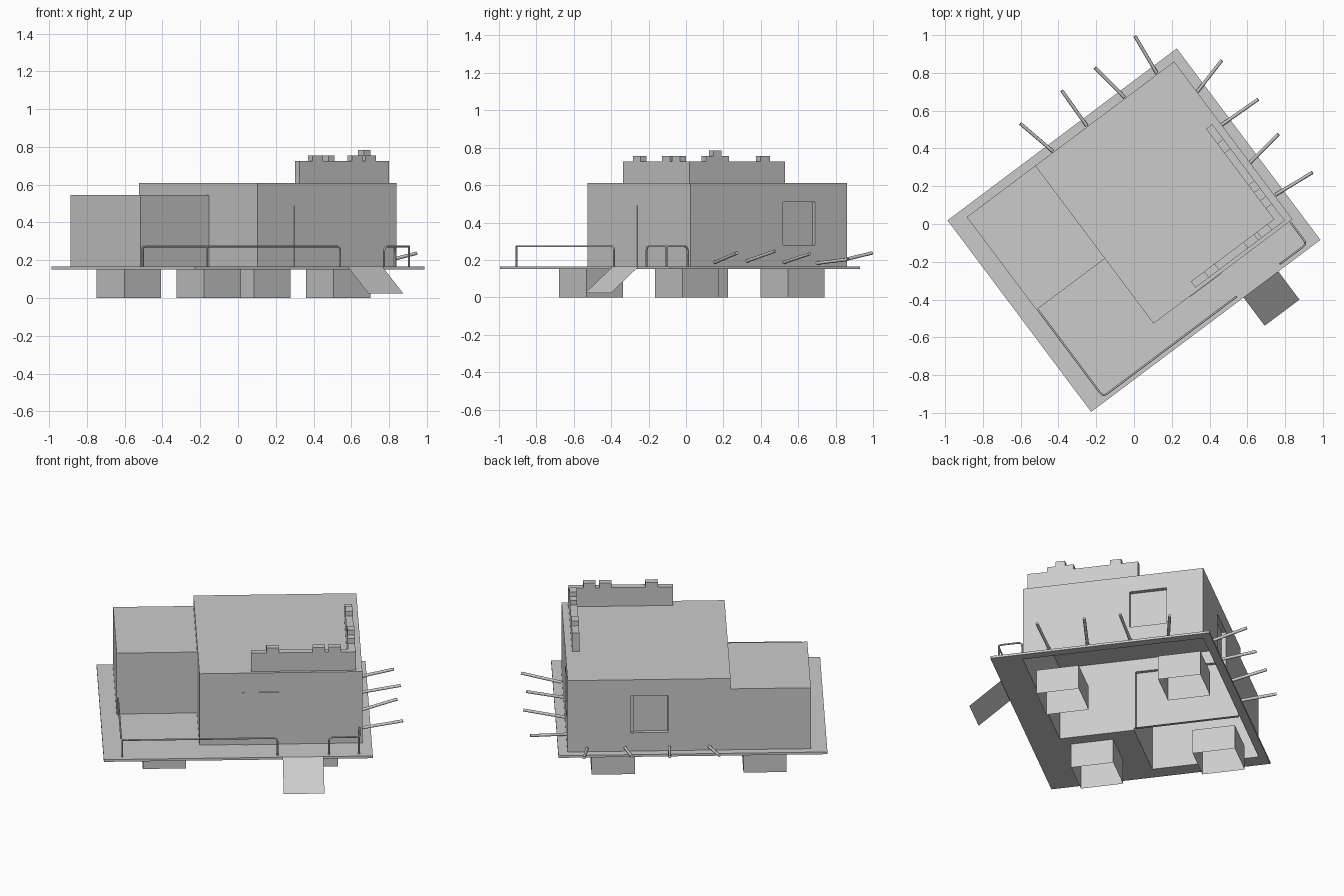
import bpy, bmesh, math
from mathutils import Vector, Matrix

cube = bpy.data.objects.get("Cube")
if cube:
    bpy.data.objects.remove(cube, do_unlink=True)

# Everything is laid out square to the deck, then turned into place
PLACE = Matrix.Translation((0, -0.0325, 0)) @ Matrix.Rotation(math.atan2(3, 4), 4, 'Z')
FLOOR, DECK_UNDER = 0.166, 0.152

grey = bpy.data.materials.new("plain_grey")
grey.use_nodes = True
colour = (0.6, 0.6, 0.6, 1)
grey.diffuse_color = colour
grey.node_tree.nodes["Principled BSDF"].inputs["Base Color"].default_value = colour


def add_mesh(name, mesh, placed=True):
    if placed:
        mesh.transform(PLACE)
    mesh.materials.clear()
    mesh.materials.append(grey)
    obj = bpy.data.objects.new(name, mesh)
    bpy.context.scene.collection.objects.link(obj)
    return obj


def finish(name, bm):
    mesh = bpy.data.meshes.new(name)
    bm.to_mesh(mesh)
    bm.free()
    return add_mesh(name, mesh)


def box_bm(x, y, z, open_sides=()):
    """Box between (low, high) pairs, leaving out faces with the given normals."""
    bm = bmesh.new()
    bmesh.ops.create_cube(bm, size=1)
    for v in bm.verts:
        v.co = [r[0] if c < 0 else r[1] for c, r in zip(v.co, (x, y, z))]
    bm.normal_update()
    gone = [f for f in bm.faces if any(f.normal.dot(Vector(n)) > 0.9 for n in open_sides)]
    bmesh.ops.delete(bm, geom=gone, context='FACES')
    return bm


def box(name, x, y, z, open_sides=()):
    return finish(name, box_bm(x, y, z, open_sides))


def push_panel(bm, normal, axis, span, heights, depth):
    """Cut a rectangle into one wall and push it along the wall normal."""
    normal = Vector(normal)

    def wall():
        return [f for f in bm.faces if f.normal.dot(normal) > 0.9]

    for ax, values in ((axis, span), (2, heights)):
        for value in values:
            point, direction = Vector(), Vector()
            point[ax], direction[ax] = value, 1
            faces = wall()
            geom = set(faces)
            for f in faces:
                geom.update(f.edges)
                geom.update(f.verts)
            bmesh.ops.bisect_plane(bm, geom=list(geom), plane_co=point, plane_no=direction, dist=1e-5)
            bm.normal_update()
    panel = [f for f in wall()
             if span[0] < f.calc_center_median()[axis] < span[1]
             and heights[0] < f.calc_center_median().z < heights[1]]
    out = bmesh.ops.extrude_face_region(bm, geom=panel)["geom"]
    bmesh.ops.delete(bm, geom=panel, context='FACES_ONLY')
    bmesh.ops.translate(bm, verts=[g for g in out if isinstance(g, bmesh.types.BMVert)],
                        vec=normal * depth)
    bm.normal_update()


def tube(name, points, radius, bend=0.025, placed=True):
    """Round bar along a path with softened corners."""
    pts = [Vector(p) for p in points]
    path = [pts[0]]
    for a, b, c in zip(pts, pts[1:], pts[2:]):
        start = b + (a - b).normalized() * bend
        end = b + (c - b).normalized() * bend
        for i in range(5):
            t = i / 4
            path.append(start * (1 - t) ** 2 + b * 2 * t * (1 - t) + end * t * t)
    path.append(pts[-1])
    curve = bpy.data.curves.new(name, 'CURVE')
    curve.dimensions = '3D'
    curve.bevel_depth = radius
    curve.bevel_resolution = 2
    curve.use_fill_caps = True
    spline = curve.splines.new('POLY')
    spline.points.add(len(path) - 1)
    for sp, p in zip(spline.points, path):
        sp.co = (*p, 1)
    helper = bpy.data.objects.new(name + "_path", curve)
    bpy.context.scene.collection.objects.link(helper)
    mesh = bpy.data.meshes.new_from_object(helper.evaluated_get(bpy.context.evaluated_depsgraph_get()))
    bpy.data.objects.remove(helper, do_unlink=True)
    add_mesh(name, mesh, placed)


# Footprints
MAIN_X, MAIN_Y = (-0.214, 0.706), (-0.458, 0.587)
ANNEX_X, ANNEX_Y = (-0.667, -0.214), (-0.028, 0.587)
DECK_X, DECK_Y = 0.759, 0.634
DOWN = (0, 0, -1)

# Deck, open beneath both rooms
xs = [-DECK_X, *ANNEX_X, MAIN_X[1], DECK_X]
ys = [-DECK_Y, MAIN_Y[0], ANNEX_Y[0], MAIN_Y[1], DECK_Y]
bm = bmesh.new()
grid = [[bm.verts.new((x, y, DECK_UNDER)) for y in ys] for x in xs]
for i in range(len(xs) - 1):
    for j in range(len(ys) - 1):
        inside_main = i == 2 and j in (1, 2)
        inside_annex = i == 1 and j == 2
        if not (inside_main or inside_annex):
            bm.faces.new((grid[i][j], grid[i + 1][j], grid[i + 1][j + 1], grid[i][j + 1]))
slab = bmesh.ops.extrude_face_region(bm, geom=bm.faces[:])["geom"]
bmesh.ops.translate(bm, verts=[g for g in slab if isinstance(g, bmesh.types.BMVert)],
                    vec=(0, 0, FLOOR - DECK_UNDER))
bmesh.ops.delete(bm, geom=[v for v in bm.verts if not v.link_faces], context='VERTS')
bmesh.ops.recalc_face_normals(bm, faces=bm.faces[:])
finish("deck", bm)

# Main room with two recessed windows and a shallow niche towards the annex
bm = box_bm(MAIN_X, MAIN_Y, (FLOOR, 0.61), [DOWN])
push_panel(bm, (1, 0, 0), 1, (0.161, 0.374), (0.28, 0.51), -0.025)
push_panel(bm, (0, 1, 0), 0, (0.14, 0.35), (0.28, 0.51), -0.025)
push_panel(bm, (-1, 0, 0), 1, (-0.02, 0.575), (FLOOR + 0.002, 0.53), 0.02)
finish("main_room", bm)
box("door", (0.027, 0.234), (MAIN_Y[0] - 0.004, MAIN_Y[0]), (FLOOR, 0.49))

# Side annex
box("annex", ANNEX_X, ANNEX_Y, (FLOOR, 0.545), [DOWN, (1, 0, 0)])

# Hollow footings
half = 0.122
for i, x in enumerate((-0.41, 0.447)):
    for j, y in enumerate((-0.288, 0.416)):
        box(f"footing_{i}_{j}", (x - half, x + half), (y - half, y + half), (0, DECK_UNDER), [DOWN])

# Entry ramp
bm = bmesh.new()
corners = [(0.25, -0.82, 0.023), (0.48, -0.82, 0.023), (0.48, -DECK_Y, FLOOR), (0.25, -DECK_Y, FLOOR)]
bm.faces.new([bm.verts.new(c) for c in corners])
finish("ramp", bm)

# Roof parapets with raised blocks
LOW, MID, HIGH = 0.725, 0.755, 0.785
front_y, side_x = (-0.439, -0.398), (0.627, 0.668)
box("front_parapet", (0.078, 0.67), front_y, (0.61, LOW))
for i, (x, w) in enumerate(((0.20, 0.07), (0.46, 0.07), (0.55, 0.07))):
    box(f"front_parapet_block_{i}", (x - w / 2, x + w / 2), front_y, (LOW, MID))
box("side_parapet", side_x, (-0.398, 0.2), (0.61, LOW))
for i, (y, w, z0, z1) in enumerate(((0.07, 0.065, LOW, MID), (-0.25, 0.155, LOW, MID),
                                    (-0.25, 0.055, MID, HIGH))):
    box(f"side_parapet_block_{i}", side_x, (y - w / 2, y + w / 2), (z0, z1))

# Handrails, each with a corner post
TOP, EDGE, BAR = 0.273, -0.607, 0.005
for name, x0, y0, x1 in (("long_rail", -0.66, -0.036, 0.222), ("short_rail", 0.688, -0.466, 0.512)):
    tube(name, [(x0, y0, FLOOR), (x0, y0, TOP), (x0, EDGE, TOP), (x1, EDGE, TOP), (x1, EDGE, FLOOR)], BAR)
    side = 0.006 if x1 > x0 else -0.006
    tube(name + "_corner_post", [(x0 + side, EDGE + 0.006, FLOOR), (x0 + side, EDGE + 0.006, TOP)], BAR)

# Slanted poles sticking out of two walls: wall end, then free end
poles = [
    ((0.12, 0.80, 0.19), (0.005, 0.995, 0.237)),
    ((-0.05, 0.67, 0.19), (-0.207, 0.828, 0.237)),
    ((-0.25, 0.52, 0.19), (-0.383, 0.707, 0.237)),
    ((-0.43, 0.385, 0.19), (-0.602, 0.532, 0.237)),
    ((0.335, 0.70, 0.183), (0.465, 0.867, 0.203)),
    ((0.465, 0.525, 0.187), (0.657, 0.66, 0.232)),
    ((0.615, 0.325, 0.194), (0.765, 0.475, 0.247)),
    ((0.75, 0.155, 0.187), (0.945, 0.273, 0.237)),
]
for i, ends in enumerate(poles):
    tube(f"wall_pole_{i}", ends, 0.009, placed=False)
